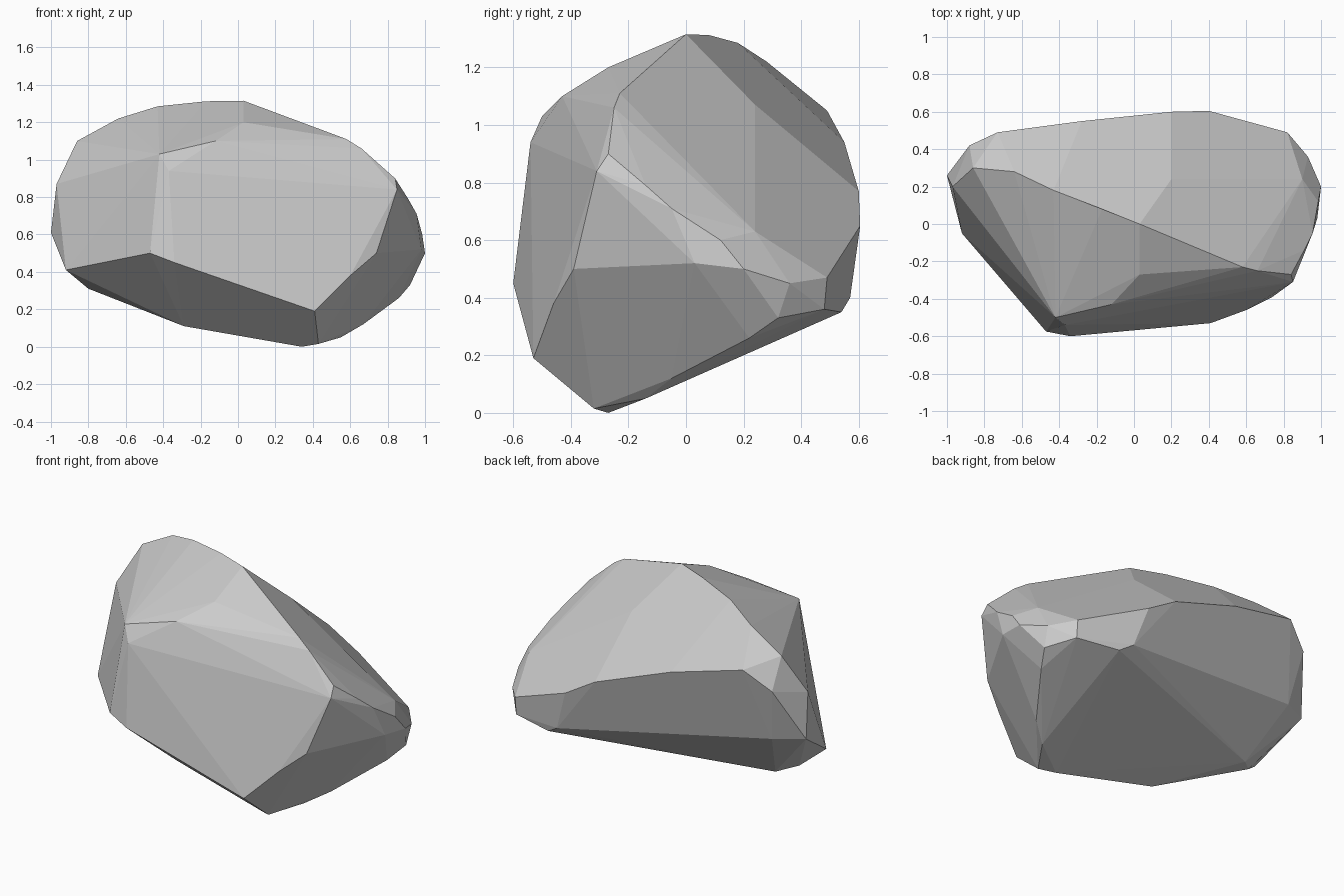
import bpy, bmesh
from math import radians

# Key corners of the boulder, grouped by region; the convex hull gives the facets
top = [(.03, 0, 1.315), (-.17, .08, 1.312), (-.43, .18, 1.285), (-.64, .28, 1.22),
       (-.86, .3, 1.1), (.58, -.23, 1.11), (.66, -.25, 1.06), (.84, -.27, .9),
       (.2, .24, 1.07), (.03, -.27, 1.2), (-.12, -.43, 1.1)]
front = [(-.42, -.5, 1.03), (-.37, -.54, .94), (-.34, -.6, .45), (-.47, -.575, .5),
         (.41, -.53, .19), (.6, -.46, .38), (.74, -.39, .5), (.85, -.31, .84)]
right = [(.91, -.14, .79), (.9, .24, .63), (.955, -.05, .71), (.985, .12, .6),
         (1, .2, .5), (.98, .03, .52), (.93, .36, .45), (.82, .49, .47), (.92, .32, .33)]
back = [(.2, .6, .77), (.4, .605, .65), (-.28, .55, .94), (-.73, .49, 1.05),
        (-.88, .42, .93), (.56, .54, .35), (.48, .57, .4), (-.83, .35, .6)]
left = [(-1, .26, .61), (-.97, .2, .87), (-.68, .06, 1.11), (-.92, -.05, .41)]
base = [(.34, -.27, 0), (.43, -.32, .015), (.55, -.14, .05), (.67, -.05, .12),
        (.86, .22, .26), (.82, .48, .36), (-.29, -.19, .11), (-.8, .04, .31),
        (-.7, .13, .28)]

# Boulder
bm = bmesh.new()
for p in top + front + right + back + left + base:
    bm.verts.new(p)
bmesh.ops.convex_hull(bm, input=bm.verts[:])
loose = [v for v in bm.verts if not v.link_faces]
bmesh.ops.delete(bm, geom=loose, context='VERTS')
# Merge nearly coplanar triangles into broad facets
bmesh.ops.dissolve_limit(bm, angle_limit=radians(3), verts=bm.verts[:], edges=bm.edges[:])
bmesh.ops.recalc_face_normals(bm, faces=bm.faces[:])
mesh = bpy.data.meshes.new("boulder")
bm.to_mesh(mesh)
bm.free()
boulder = bpy.data.objects.new("boulder", mesh)
bpy.context.collection.objects.link(boulder)
